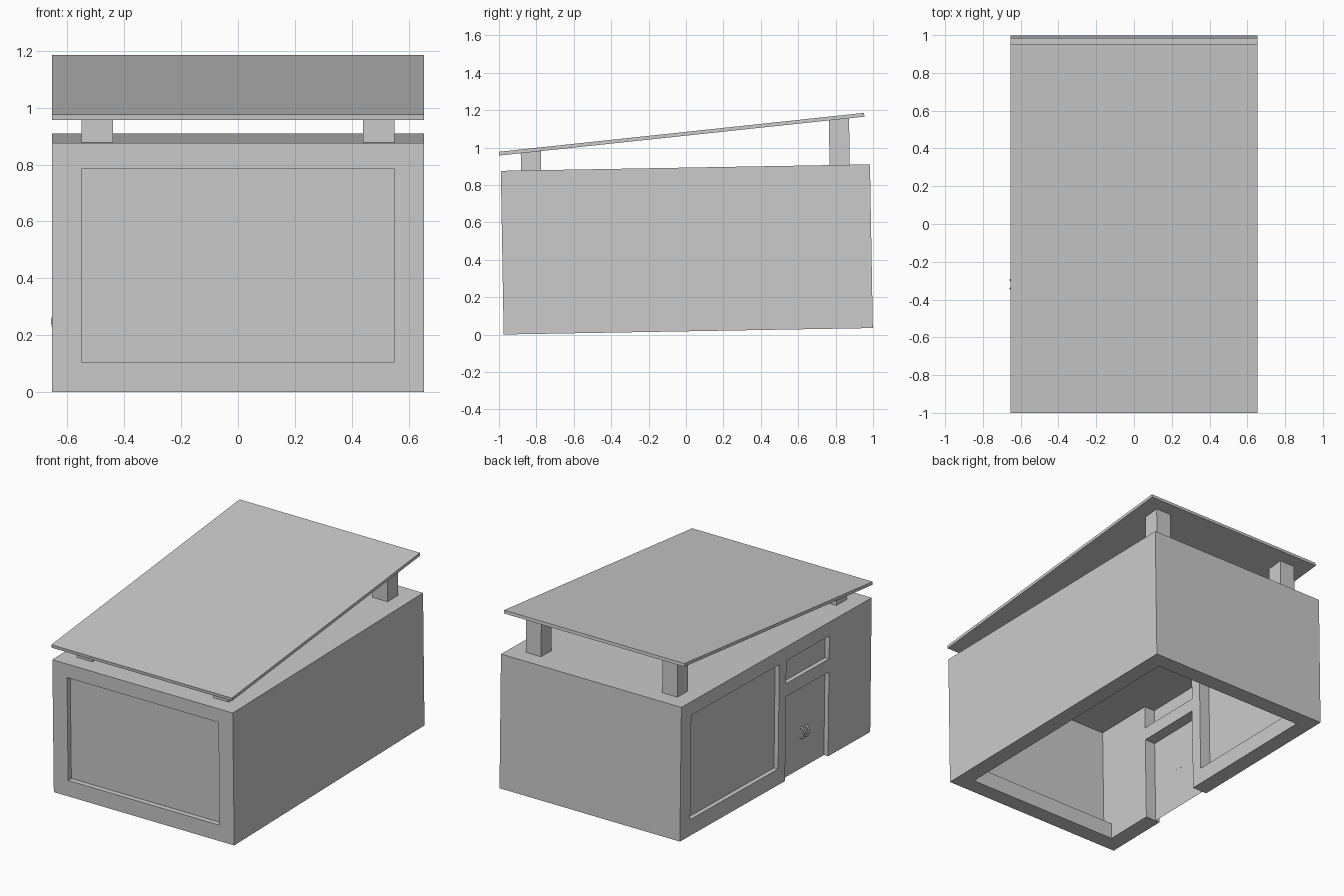
import bpy, bmesh
from math import radians, sin, cos, pi
from mathutils import Matrix, Vector

if "Cube" in bpy.data.objects:
    bpy.data.objects.remove(bpy.data.objects["Cube"])

# The building leans back by one degree
M = Matrix.Translation((0, .012, .0175)) @ Matrix.Rotation(radians(1), 4, 'X')


def add_object(name, bm, matrix=Matrix()):
    bmesh.ops.recalc_face_normals(bm, faces=bm.faces)
    me = bpy.data.meshes.new(name)
    bm.to_mesh(me)
    bm.free()
    ob = bpy.data.objects.new(name, me)
    ob.matrix_world = matrix
    bpy.context.collection.objects.link(ob)
    return ob


def pane(name, corners):
    bm = bmesh.new()
    bm.faces.new([bm.verts.new(c) for c in corners])
    add_object(name, bm, M)


# Hollow shell, open below: a cell grid where only outer faces are kept
xs = [-.655, -.55, .55, .655]
ys = [-.987, -.882, -.55, -.104, -.03, .882, .987]
zs = [0, .105, .55, .635, .785, .875]


def solid(i, j, k):
    if not (0 <= i < 3 and 0 <= j < 6 and 0 <= k < 5):
        return False
    if i == 1 and 1 <= j <= 4 and k < 4:
        return False                      # room
    if j == 0 and i == 1 and 1 <= k <= 3:
        return False                      # front window
    if i == 0 and j == 4 and 1 <= k <= 3:
        return False                      # side window
    if i == 0 and j == 2 and k in (0, 1, 3):
        return False                      # door and the window above it
    return True


bm = bmesh.new()
for i in range(3):
    for j in range(6):
        for k in range(5):
            if not solid(i, j, k):
                continue
            for axis in range(3):
                for side in (0, 1):
                    n = [i, j, k]
                    n[axis] += 2 * side - 1
                    if solid(*n):
                        continue
                    a, b = (axis + 1) % 3, (axis + 2) % 3
                    vs = []
                    for da, db in ((0, 0), (1, 0), (1, 1), (0, 1)):
                        c = [i, j, k]
                        c[axis] += side
                        c[a] += da
                        c[b] += db
                        vs.append(bm.verts.new((xs[c[0]], ys[c[1]], zs[c[2]])))
                    bm.faces.new(vs)
bmesh.ops.remove_doubles(bm, verts=bm.verts, dist=1e-4)
add_object("building_shell", bm, M)

# Glass and door, set back from the outer faces
pane("front_glass", [(-.55, -.953, .105), (.55, -.953, .105),
                     (.55, -.953, .785), (-.55, -.953, .785)])
for name, y0, y1, z0, z1 in (("side_glass", -.03, .882, .105, .785),
                             ("door", -.55, -.104, 0, .55),
                             ("upper_glass", -.55, -.104, .635, .785)):
    pane(name, [(-.625, y0, z0), (-.625, y1, z0), (-.625, y1, z1), (-.625, y0, z1)])

# Pair of bowed door handles
for n, y in enumerate((-.349, -.305)):
    cu = bpy.data.curves.new("door_handle", 'CURVE')
    cu.dimensions = '3D'
    cu.bevel_depth = .006
    cu.bevel_resolution = 1
    cu.use_fill_caps = True
    sp = cu.splines.new('POLY')
    sp.points.add(8)
    for t, p in enumerate(sp.points):
        a = pi * t / 8
        p.co = (-.625 - .028 * sin(a), y, .235 - .035 * cos(a), 1)
    ob = bpy.data.objects.new("door_handle_%d" % n, cu)
    ob.matrix_world = M
    bpy.context.collection.objects.link(ob)


# Sloping roof slab
def underside(y):
    return .957 + (y + .997) * .1067


bm = bmesh.new()
prof = [(-.998, .957), (.954, 1.165), (.952, 1.185), (-1, .977)]
f = bm.faces.new([bm.verts.new((-.655, y, z)) for y, z in prof])
r = bmesh.ops.extrude_face_region(bm, geom=[f])
bmesh.ops.translate(bm, vec=(1.31, 0, 0),
                    verts=[v for v in r['geom'] if isinstance(v, bmesh.types.BMVert)])
add_object("roof", bm)

# Four posts, cut to the roof slope
for sx, side in ((-1, "left"), (1, "right")):
    for sy, end in ((-1, "front"), (1, "back")):
        bm = bmesh.new()
        bmesh.ops.create_cube(bm, size=1)
        for v in bm.verts:
            top = v.co.z > 0
            w = M @ Vector((sx * .495 + v.co.x * .11, sy * .825 + v.co.y * .108,
                            (1.1 if sy > 0 else .96) if top else .875))
            if top:
                w.z = underside(w.y)
            v.co = w
        add_object(end + "_" + side + "_post", bm)
